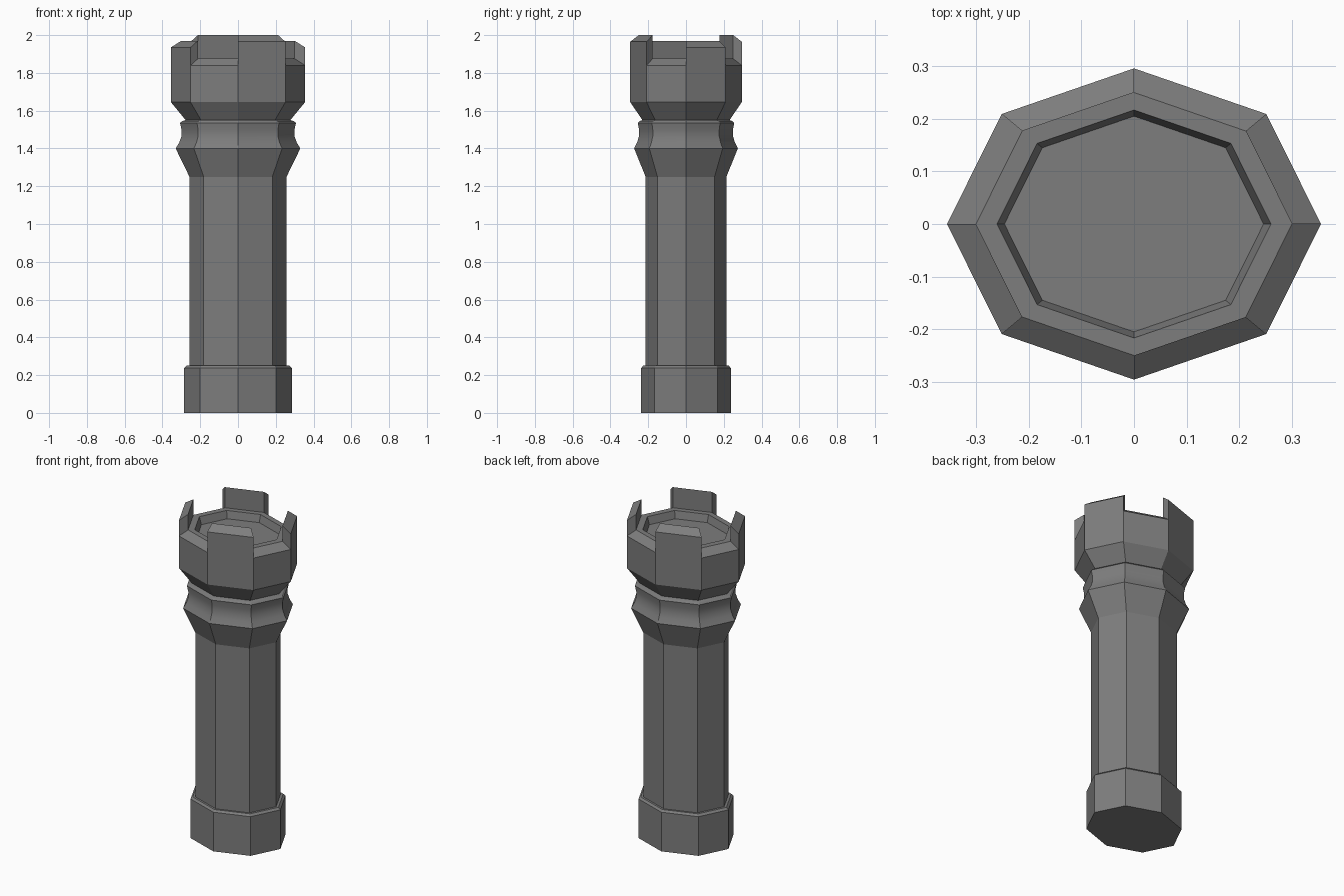
import bpy, bmesh, math

SIDES = 8
DEPTH_RATIO = 0.832  # the tower is narrower front to back

default = bpy.data.objects.get("Cube")
if default:
    bpy.data.objects.remove(default, do_unlink=True)

stone = bpy.data.materials.new("grey_stone")
stone.use_nodes = True
GREY = (0.205, 0.205, 0.205, 1)
stone.diffuse_color = GREY
stone.node_tree.nodes["Principled BSDF"].inputs["Base Color"].default_value = GREY


def lathe(bm, profile, cap_bottom=False, cap_top=False):
    """Sweep (radius, height) points round an octagon; return bands of faces."""
    rings = []
    for radius, z in profile:
        ring = []
        for i in range(SIDES):
            a = math.tau * i / SIDES
            ring.append(bm.verts.new((radius * math.cos(a), radius * DEPTH_RATIO * math.sin(a), z)))
        rings.append(ring)
    bands = []
    for low, high in zip(rings, rings[1:]):
        bands.append([bm.faces.new((low[i], low[(i + 1) % SIDES], high[(i + 1) % SIDES], high[i]))
                      for i in range(SIDES)])
    if cap_bottom:
        bm.faces.new(rings[0][::-1])
    if cap_top:
        bm.faces.new(rings[-1])
    return bands


def finish(bm, name):
    mesh = bpy.data.meshes.new(name)
    bm.normal_update()
    bm.to_mesh(mesh)
    bm.free()
    mesh.materials.append(stone)
    obj = bpy.data.objects.new(name, mesh)
    bpy.context.collection.objects.link(obj)
    return obj


def part(name, profile, **caps):
    bm = bmesh.new()
    lathe(bm, profile, **caps)
    return finish(bm, name)


# Foot and shaft
part("base", [(0.285, 0), (0.285, 0.238), (0.272, 0.25), (0.257, 0.25)], cap_bottom=True)
part("shaft", [(0.257, 0.25), (0.257, 1.25)])

# Flared collar with a softly hollowed upper band and a thin lip
collar = part("collar", [(0.257, 1.25), (0.33, 1.4), (0.311, 1.432), (0.299, 1.465),
                         (0.299, 1.5), (0.307, 1.535), (0.296, 1.545), (0.277, 1.55)])

# Battlement: flared head, bevelled rim and sunken floor
bm = bmesh.new()
bands = lathe(bm, [(0.277, 1.55), (0.355, 1.645), (0.355, 1.84), (0.3, 1.875),
                   (0.26, 1.875), (0.246, 1.83)], cap_top=True)
rim = bands[2]

# Merlons rise from every other rim face; front and back ones are taller
for i in range(0, SIDES, 2):
    height = 0.125 if i % 4 == 2 else 0.095
    raised = bmesh.ops.extrude_discrete_faces(bm, faces=[rim[i]])["faces"]
    verts = {v for f in raised for v in f.verts}
    bmesh.ops.translate(bm, verts=list(verts), vec=(0, 0, height))
finish(bm, "battlement")

# Smooth only the hollow of the collar
bpy.ops.object.select_all(action="DESELECT")
collar.select_set(True)
bpy.context.view_layer.objects.active = collar
bpy.ops.object.shade_smooth_by_angle(angle=math.radians(25))
